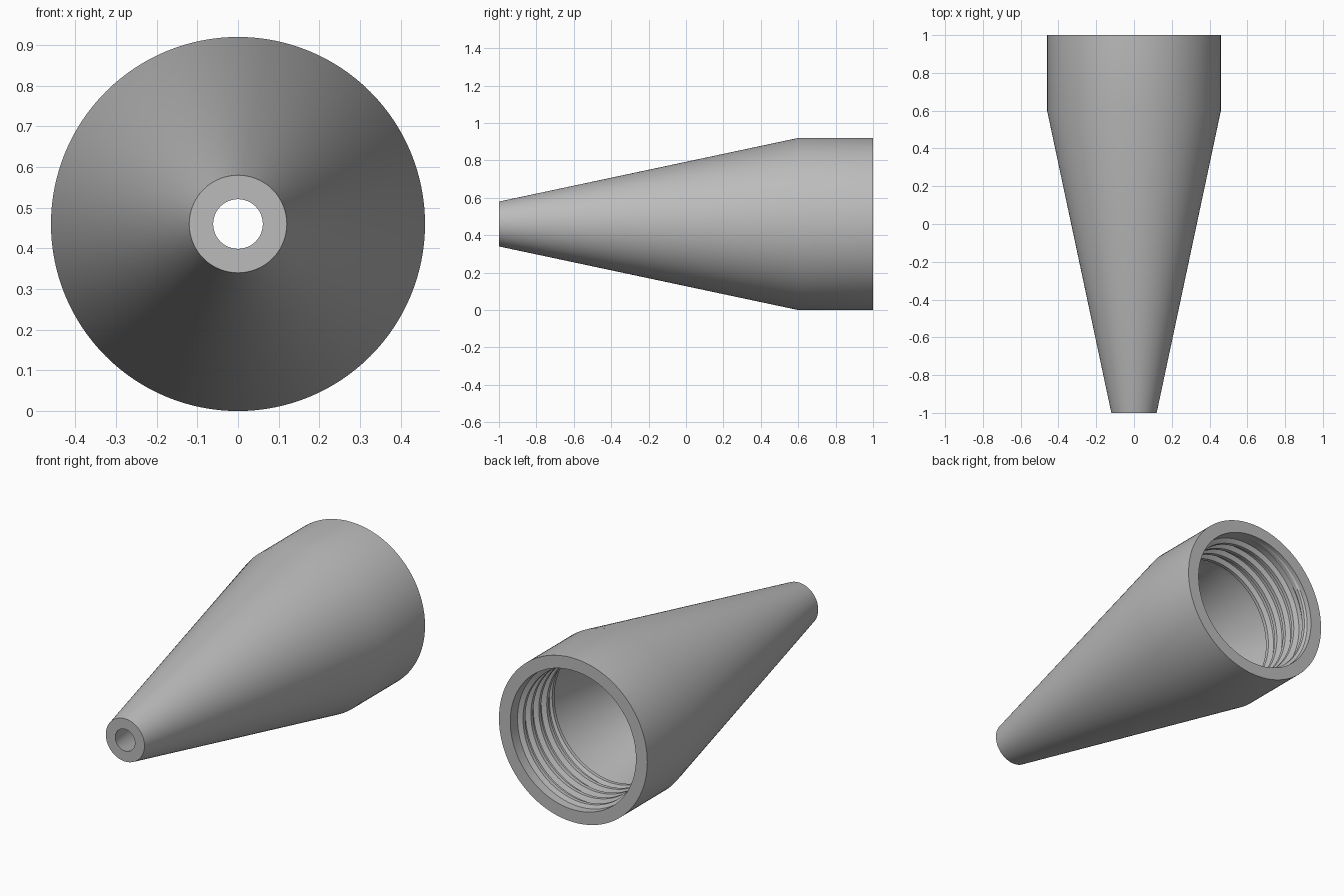
import bpy, bmesh, math

if "Cube" in bpy.data.objects:
    bpy.data.objects.remove(bpy.data.objects["Cube"])

grey = bpy.data.materials.new("grey_plastic")
grey.use_nodes = True
colour = (0.5, 0.5, 0.5, 1)
grey.diffuse_color = colour
grey.node_tree.nodes["Principled BSDF"].inputs["Base Color"].default_value = colour

AXIS_Z = 0.46
SEGMENTS = 128
BORE = 0.39


def ring_point(radius, y, angle):
    return (radius * math.sin(angle), y, AXIS_Z + radius * math.cos(angle))


def finish(name, bm):
    bmesh.ops.recalc_face_normals(bm, faces=bm.faces)
    mesh = bpy.data.meshes.new(name)
    bm.to_mesh(mesh)
    bm.free()
    obj = bpy.data.objects.new(name, mesh)
    bpy.context.collection.objects.link(obj)
    mesh.materials.append(grey)
    bpy.ops.object.select_all(action='DESELECT')
    obj.select_set(True)
    bpy.context.view_layer.objects.active = obj
    bpy.ops.object.shade_smooth_by_angle(angle=math.radians(25))
    return obj


def bridge(bm, a, b):
    n = len(a)
    for i in range(n):
        bm.faces.new((a[i], a[(i + 1) % n], b[(i + 1) % n], b[i]))


# Hollow tapered body: closed (radius, y) profile turned about the long axis
profile = [(0.12, -1), (0.46, 0.6), (0.46, 1), (BORE, 1), (BORE, 0.6), (0.061, -1)]
bm = bmesh.new()
loops = [[bm.verts.new(ring_point(r, y, math.tau * i / SEGMENTS)) for r, y in profile]
         for i in range(SEGMENTS)]
for i in range(SEGMENTS):
    bridge(bm, loops[i], loops[(i + 1) % SEGMENTS])
finish("nozzle_body", bm)

# Internal screw thread: trapezoid section swept along a helix in the bore
TURNS, PITCH, START = 5, 0.07, 0.615
STEPS = TURNS * SEGMENTS
bm = bmesh.new()
loops = []
for i in range(STEPS + 1):
    angle = math.tau * i / SEGMENTS
    y = START + PITCH * i / SEGMENTS
    fade = min(1, 8 * i / STEPS, 8 * (STEPS - i) / STEPS)
    crest = BORE - 0.025 * fade
    section = [(BORE + 0.004, -0.025), (crest, -0.01), (crest, 0.01), (BORE + 0.004, 0.025)]
    loops.append([bm.verts.new(ring_point(r, y + dy, angle)) for r, dy in section])
for a, b in zip(loops, loops[1:]):
    bridge(bm, a, b)
bm.faces.new(loops[0])
bm.faces.new(loops[-1])
finish("screw_thread", bm)
